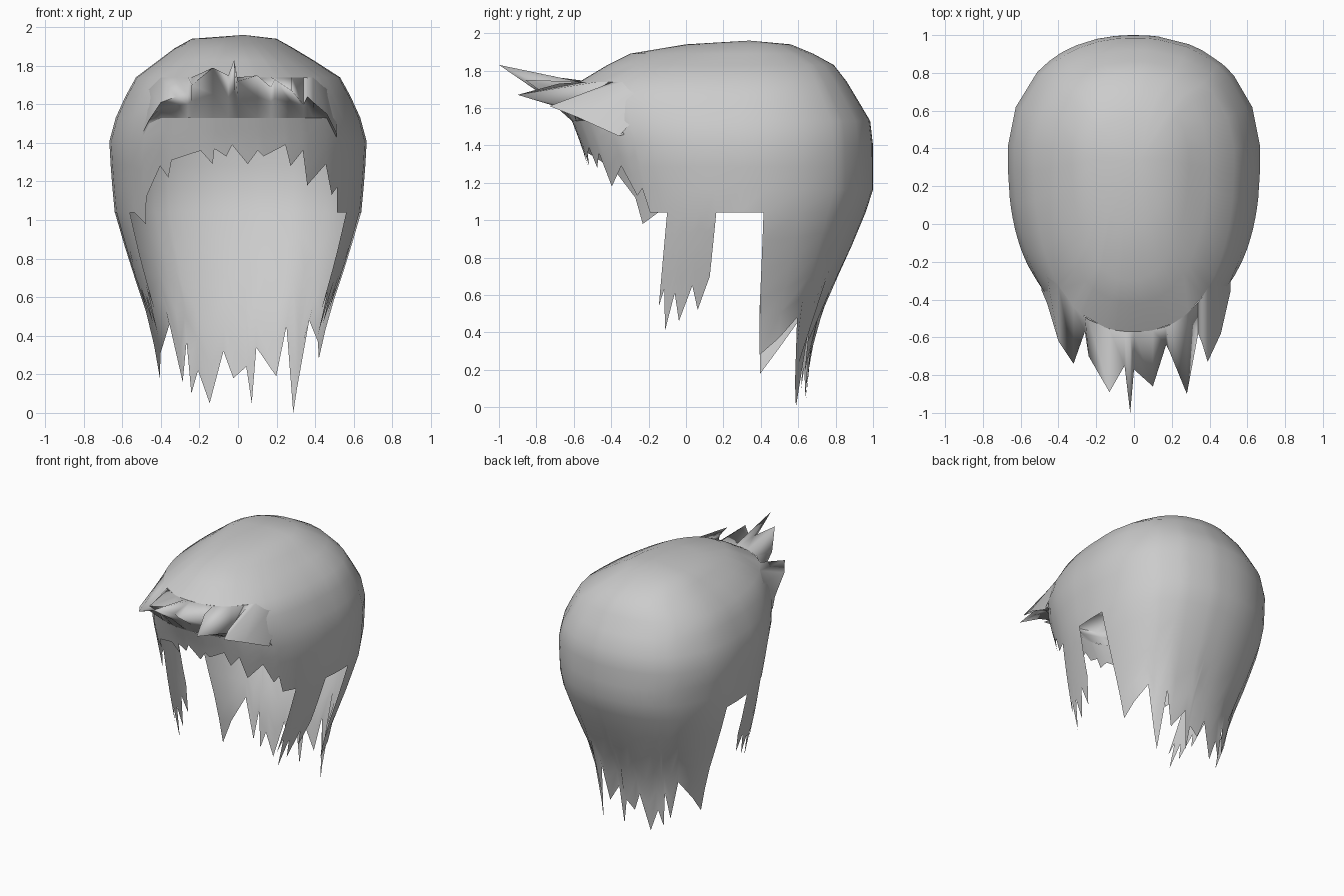
import bpy, bmesh, math
from math import sin, cos, asin, degrees, radians, copysign

if "Cube" in bpy.data.objects:
    bpy.data.objects.remove(bpy.data.objects["Cube"])

hair = bpy.data.materials.new("grey_hair")
hair.diffuse_color = (0.6, 0.6, 0.6, 1)
hair.use_nodes = True
hair.node_tree.nodes["Principled BSDF"].inputs["Base Color"].default_value = hair.diffuse_color

# Horizontal sections of the head of hair:
# z, front y, back y, half width, back roundness, front roundness, x shift
YC = 0.36
SECTIONS = [
    (0.00, -0.45, 0.64, 0.38, 0.70, 0.60, 0), (0.28, -0.45, 0.66, 0.42, 0.82, 0.66, 0),
    (0.50, -0.45, 0.715, 0.47, 0.90, 0.70, 0), (0.80, -0.45, 0.86, 0.57, 0.90, 0.78, 0),
    (1.04, -0.45, 0.96, 0.64, 0.90, 0.85, 0), (1.14, -0.48, 1.00, 0.65, 0.90, 0.85, 0),
    (1.40, -0.56, 1.00, 0.67, 0.90, 0.85, 0), (1.53, -0.61, 0.985, 0.635, 0.90, 0.85, 0),
    (1.64, -0.63, 0.92, 0.585, 0.90, 0.85, 0), (1.74, -0.57, 0.86, 0.53, 0.90, 0.85, 0),
    (1.83, -0.42, 0.79, 0.40, 0.90, 0.87, -.01), (1.89, -0.30, 0.68, 0.31, 0.92, 0.90, -.02),
    (1.94, 0.00, 0.56, 0.22, 0.95, 0.95, -.02)]


def section(z):
    z = min(max(z, 0.0), 1.94)
    for a, b in zip(SECTIONS, SECTIONS[1:]):
        if z <= b[0]:
            f = (z - a[0]) / (b[0] - a[0])
            return [p + (q - p) * f for p, q in zip(a, b)]
    return SECTIONS[-1]


def surf(t, z):
    """Point on the hair surface; t = 0 is the back, 180 the front."""
    _, yf, yb, w, eb, ef, dx = section(z)
    s, c = sin(radians(t)), cos(radians(t))
    depth, e = (yb - YC, eb) if c > 0 else (YC - yf, ef)
    return (dx + w * copysign(abs(s) ** e, s), YC + depth * copysign(abs(c) ** e, c), z)


def angle(x, z, side):
    """Angle off the centre line that puts a point at x on level z (side 4 back, 5 front)."""
    sec = section(z)
    return copysign(degrees(asin(min(1, abs(x) / sec[3]) ** (1 / sec[side]))), x)


def finish(name, bm, sharp):
    bmesh.ops.recalc_face_normals(bm, faces=bm.faces)
    me = bpy.data.meshes.new(name)
    bm.to_mesh(me)
    bm.free()
    me.materials.append(hair)
    ob = bpy.data.objects.new(name, me)
    bpy.context.collection.objects.link(ob)
    bpy.context.view_layer.objects.active = ob
    ob.select_set(True)
    bpy.ops.object.shade_smooth_by_angle(angle=radians(sharp))
    ob.select_set(False)


# Jagged hems
BACK = [(-.41, .31), (-.34, .46), (-.30, .16), (-.265, .37), (-.25, .10),
        (-.21, .22), (-.14, .05), (-.075, .32), (-.02, .18), (.04, .24), (.06, .05),
        (.095, .34), (.20, .19), (.245, .45), (.31, .0), (.325, .13), (.35, .48),
        (.41, .37)]
FRINGE = [(.56, 1.04), (.525, 1.04), (.515, 1.17), (.49, 1.13), (.45, 1.29), (.36, 1.18),
          (.33, 1.36), (.27, 1.28), (.24, 1.39), (.13, 1.33), (.10, 1.36), (.05, 1.29),
          (-.03, 1.39), (-.06, 1.33), (-.12, 1.37), (-.13, 1.29), (-.19, 1.36),
          (-.34, 1.31), (-.36, 1.22), (-.40, 1.28), (-.48, 1.12), (-.50, .98), (-.55, 1.04)]
SIDEBURN = [(101, .70), (104, .52), (107, .65), (111, .46), (114, .61), (117, .41),
            (119, .63), (121, .54)]

# Columns running round the head: angle, crown hem, curtain hem, curtain id
EAR = 1.04
cols = [(-86, EAR, .18, 1)] + [(angle(x, .35, 4), EAR, z, 1) for x, z in BACK]
cols += [(86, EAR, .28, 1), (93, EAR, 0, 0)]
cols += [(t, EAR, z, 2) for t, z in SIDEBURN]
cols += [(180 - angle(x, 1.2, 5), z, 0, 0) for x, z in FRINGE]
cols += [(360 - t, EAR, z, 3) for t, z in reversed(SIDEBURN)]
cols += [(267, EAR, 0, 0)]

# Crown shell with back curtain and sideburns; open where the swept fringe grows out
bm = bmesh.new()
pole = bm.verts.new((0.03, 0.34, 1.96))
TOP = [1.94, 1.89, 1.83, 1.74, 1.64, 1.53]
grid = []
for t, hem, low, part in cols:
    zs = TOP + [1.53 + (hem - 1.53) * k / 4 for k in range(1, 5)]
    if part:
        zs += [hem + (low - hem) * k / 5 for k in range(1, 6)]
    grid.append([bm.verts.new(surf(t, z)) for z in zs])
for i, a in enumerate(grid):
    j = (i + 1) % len(grid)
    b = grid[j]
    bm.faces.new((pole, a[0], b[0]))
    joined = cols[i][3] and cols[i][3] == cols[j][3]
    in_front = max(abs(cols[i][0] - 180), abs(cols[j][0] - 180)) < 45
    rows = len(a) if joined else len(TOP) + 4
    for k in range(rows - 1):
        if not (in_front and k in (3, 4)):
            bm.faces.new((a[k], a[k + 1], b[k + 1], b[k]))
finish("hair_shell", bm, 60)

# Spiky swept-up fringe: upper side flows off the crown, underside curls back to the forehead
SPIKES = [(-.49, -.35, 1.46), (-.46, -.42, 1.52), (-.40, -.62, 1.61), (-.32, -.74, 1.64),
          (-.26, -.57, 1.66), (-.24, -.70, 1.70), (-.13, -.89, 1.79), (-.05, -.75, 1.75),
          (-.02, -1.0, 1.83), (.0, -.77, 1.72), (.10, -.86, 1.75), (.17, -.64, 1.69),
          (.19, -.68, 1.73), (.28, -.90, 1.67), (.34, -.58, 1.60), (.36, -.63, 1.64),
          (.39, -.73, 1.61), (.46, -.58, 1.55), (.51, -.36, 1.45)]
bm = bmesh.new()
strips = []
for x, y, z in SPIKES:
    zt = 1.74 if abs(x) < .43 else 1.68
    zb = min(1.53, z - .02)
    top = surf(180 - angle(x, zt, 5), zt)
    low = surf(180 - angle(x, zb, 5), zb)
    tip = (x, y, z)
    under = [0.6 * p + 0.4 * q for p, q in zip(low, tip)]
    under[2] += 0.02
    strips.append([bm.verts.new(p) for p in (top, tip, under, low)])
for a, b in zip(strips, strips[1:]):
    for k in range(3):
        bm.faces.new((a[k], a[k + 1], b[k + 1], b[k]))
finish("spiky_fringe", bm, 100)
